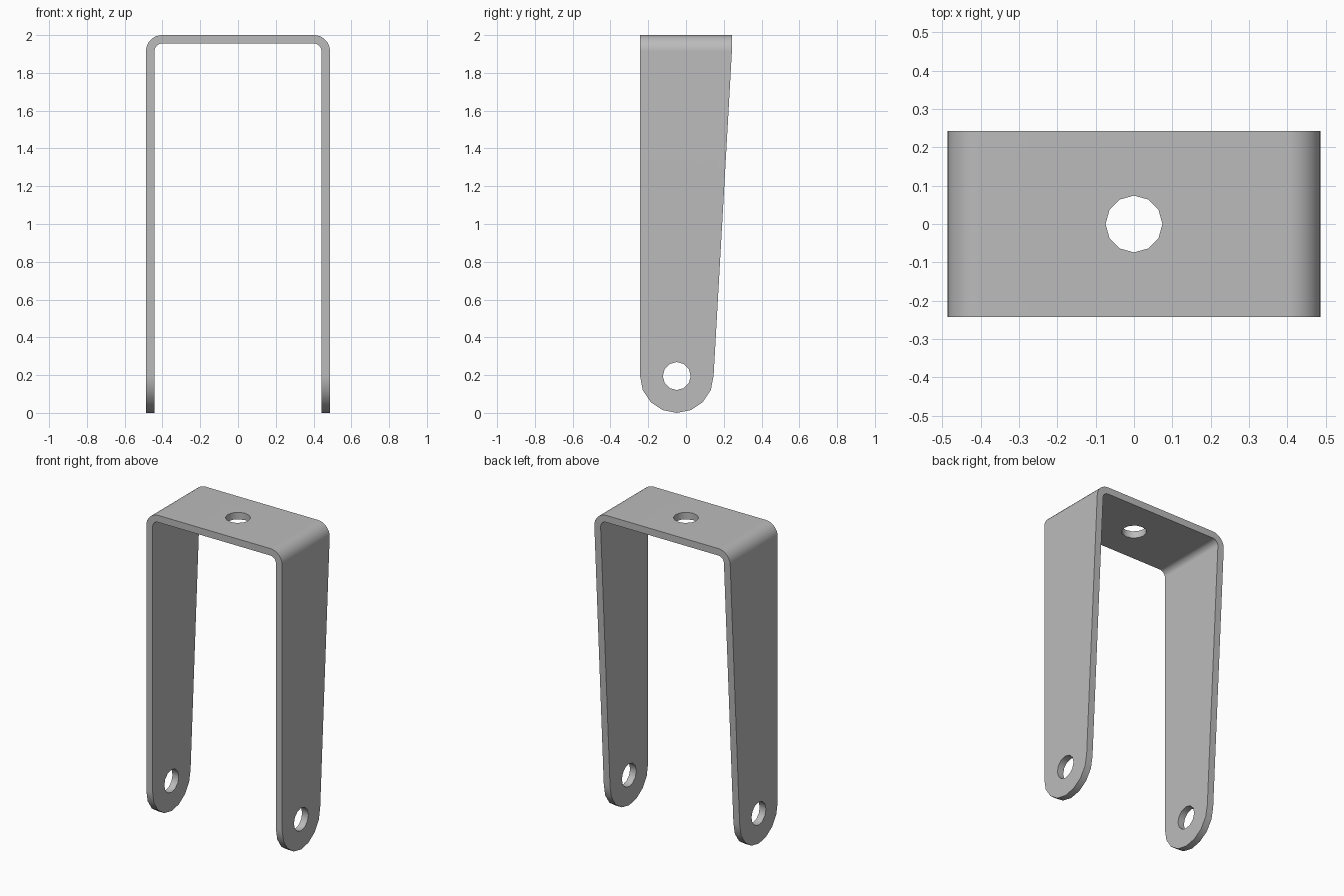
import bpy
from math import sin, cos, pi, radians
from mathutils import Vector

cube = bpy.data.objects.get("Cube")
if cube:
    bpy.data.objects.remove(cube)

HALF, THICK, HEIGHT = 0.487, 0.045, 2.0
BEND = 0.085            # outer bend radius
DEPTH = 0.243           # half depth at the top
PIVOT = (-0.049, 0.195)  # y, z of the leg end
HOLE = 0.074


def arc(cx, cy, r, start, end, steps):
    angles = [radians(start + (end - start) * i / steps) for i in range(steps + 1)]
    return [(cx + r * cos(a), cy + r * sin(a)) for a in angles]


def prism(name, outline, axis, half):
    """Extrude a closed 2D outline both ways along the x, y or z axis."""
    def place(p, d):
        co = list(p)
        co.insert(axis, d)
        return Vector(co)
    n = len(outline)
    verts = [place(p, -half) for p in outline] + [place(p, half) for p in outline]
    faces = [tuple(range(n)), tuple(range(2 * n - 1, n - 1, -1))]
    faces += [(i, i + n, (i + 1) % n + n, (i + 1) % n) for i in range(n)]
    if axis != 1:
        faces = [f[::-1] for f in faces]
    mesh = bpy.data.meshes.new(name)
    mesh.from_pydata(verts, [], faces)
    obj = bpy.data.objects.new(name, mesh)
    bpy.context.collection.objects.link(obj)
    return obj


def cut(target, cutter, operation):
    mod = target.modifiers.new("cut", "BOOLEAN")
    mod.object, mod.operation, mod.solver = cutter, operation, "EXACT"
    bpy.ops.object.modifier_apply(modifier=mod.name)
    bpy.data.objects.remove(cutter)


def half_bend(inset):
    """Right-hand half of the bent strip, from leg end to top."""
    r = BEND - inset
    return [(HALF - inset, -0.1)] + arc(HALF - BEND, HEIGHT - BEND, r, 0, 90, 8)


def mirrored(path):
    return path + [(-x, z) for x, z in reversed(path)]


# Bent strip: outer path, then inner path back
strip = mirrored(half_bend(0)) + mirrored(half_bend(THICK))[::-1]
bracket = prism("bracket", strip, 1, 0.4)
bpy.ops.object.select_all(action="DESELECT")
bpy.context.view_layer.objects.active = bracket
bracket.select_set(True)

# Tapered side outline with rounded leg ends
side = arc(*PIVOT, PIVOT[1], 180, 360, 8)
side += [(DEPTH, HEIGHT - BEND), (DEPTH, 2.1), (-DEPTH, 2.1)]
side[0] = (-DEPTH, PIVOT[1])
cut(bracket, prism("side_outline", side, 0, 1), "INTERSECT")

# Pivot holes through both legs, and the mounting hole in the top
cut(bracket, prism("pivot_hole", arc(*PIVOT, HOLE, 0, 330, 11), 0, 1), "DIFFERENCE")
top_hole = prism("top_hole", arc(0, 0, HOLE, 0, 330, 11), 2, 3)
cut(bracket, top_hole, "DIFFERENCE")

# Smooth bends and leg ends, keeping the flat sheet flat
bpy.ops.object.shade_smooth_by_angle(angle=radians(35))
weighted = bracket.modifiers.new("even_shading", "WEIGHTED_NORMAL")
weighted.keep_sharp = True

# Plain grey metal
grey = bpy.data.materials.new("grey_metal")
grey.use_nodes = True
color = (0.5, 0.5, 0.5, 1)
grey.diffuse_color = color
grey.node_tree.nodes["Principled BSDF"].inputs["Base Color"].default_value = color
bracket.data.materials.clear()
bracket.data.materials.append(grey)
